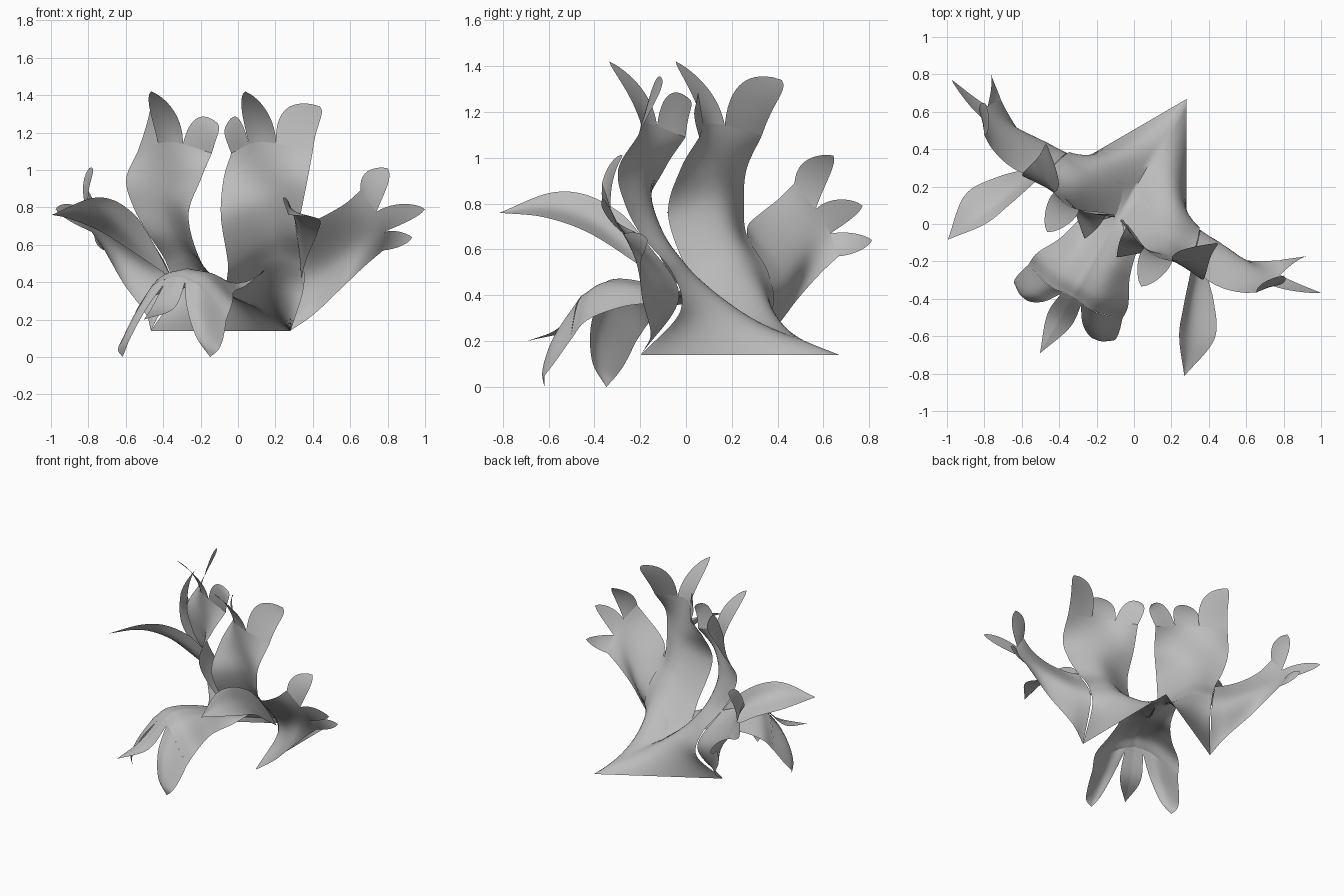
import bpy
import math
from mathutils import Vector

if "Cube" in bpy.data.objects:
    bpy.data.objects.remove(bpy.data.objects["Cube"], do_unlink=True)

grey = bpy.data.materials.new("plain grey")
grey.use_nodes = True
colour = (0.5, 0.5, 0.5, 1)
grey.diffuse_color = colour
grey.node_tree.nodes["Principled BSDF"].inputs["Base Color"].default_value = colour


def smooth_path(points, steps):
    """Catmull-Rom curve through a short list of points."""
    points = [Vector(p) for p in points]
    first = points[0] * 2 - points[1]
    last = points[-1] * 2 - points[-2]
    padded = [first] + points + [last]
    path = []
    for a, b, c, d in zip(padded, padded[1:], padded[2:], padded[3:]):
        for k in range(steps):
            t = k / steps
            path.append(b + (c - a) * (t / 2)
                        + (a * 2 - b * 5 + c * 4 - d) * (t * t / 2)
                        + (b * 3 - a - c * 3 + d) * (t ** 3 / 2))
    path.append(points[-1])
    return path


def sheet(name, rows):
    """Smooth surface from equal rows, doubled across the symmetry plane."""
    width = len(rows[0])
    verts = [p for row in rows for p in row]
    faces = []
    for i in range(len(rows) - 1):
        for j in range(width - 1):
            a = i * width + j
            faces.append((a, a + 1, a + width + 1, a + width))
    mesh = bpy.data.meshes.new(name)
    mesh.from_pydata(verts, [], faces)
    mesh.materials.append(grey)
    mesh.shade_smooth()
    obj = bpy.data.objects.new(name, mesh)
    bpy.context.collection.objects.link(obj)
    # the symmetry plane stands askew to the front
    obj.rotation_euler.z = -math.radians(30)
    obj.location = (-0.078, 0.045, 0)
    mirror = obj.modifiers.new("Mirror", "MIRROR")
    mirror.merge_threshold = 0.001


def loft(name, sections, steps=9):
    """Surface through cross-sections of a few points; returns its last row."""
    across = [smooth_path(s, steps) for s in sections]
    along = [smooth_path(column, steps) for column in zip(*across)]
    rows = list(zip(*along))
    sheet(name, rows)
    return rows[-1]


def lobe(name, edge, bend, tip, side, width, steps=16):
    """Pointed lobe growing out of part of a leaf's end row."""
    half = len(edge) // 2
    root, bend, tip = edge[half], Vector(bend), Vector(tip)
    side = Vector(side).normalized() * width
    rows = []
    for i in range(steps + 1):
        t = i / steps
        spine = root * (1 - t) ** 2 + bend * (2 * t * (1 - t)) + tip * t * t
        taper = (1 - t * t) ** 0.75
        rows.append([spine + (p - root).lerp(side * (k / half - 1), t) * taper
                     for k, p in enumerate(edge)])
    sheet(name, rows)


def leaf(name, sections, tips):
    """Leaf blade whose end row splits evenly into lobes."""
    end = loft(name, sections)
    span = (len(end) - 1) // len(tips)
    for i, (part, *shape) in enumerate(tips):
        lobe(name + "_" + part, end[i * span:(i + 1) * span + 1], *shape)


foot_corner = (.43, -.03, .14)
fork = (.46, -.01, .66)

# Upright leaves, rising from the two straight foot edges
leaf("upright_leaf", [
    [(0, .72, .14), (.215, .345, .14), foot_corner],
    [(0, .36, .26), (.22, .24, .37), (.4, .15, .33)],
    [(0, .05, .34), (.24, .1, .52), (.42, .12, .5)],
    [(.08, -.09, .5), (.28, .01, .65), fork],
    [(.1, -.2, .75), (.3, -.05, .8), (.52, -.06, .8)],
    [(.07, -.12, .95), (.3, -.07, .95), (.56, -.07, .95)],
    [(.06, -.02, 1.09), (.28, -.09, 1.15), (.54, .02, 1.1)],
], [
    ("inner_tip", (.08, -.06, 1.27), (.03, -.01, 1.25), (.6, -.2, .7), .11),
    ("middle_tip", (.28, -.12, 1.3), (.29, -.27, 1.42), (1, 0, 0), .12),
    ("outer_tip", (.42, .04, 1.32), (.52, .13, 1.34), (.7, .5, -.5), .15),
])

# Side leaves, spreading from the foot corners
leaf("side_leaf", [
    [foot_corner, (.41, .15, .4), fork],
    [(.52, .07, .23), (.54, .14, .47), (.56, -.06, .71)],
    [(.68, .12, .385), (.69, .12, .57), (.67, -.06, .76)],
    [(.78, .17, .49), (.8, .11, .65), (.77, -.03, .82)],
    [(.86, .22, .57), (.91, .12, .72), (.84, .01, .89)],
], [
    ("lower_tip", (.92, .25, .63), (.98, .32, .64), (-.2, -.2, .9), .06),
    ("middle_tip", (1, .13, .77), (1.14, .18, .79), (0, -.3, 1), .08),
    ("upper_tip", (.88, .07, .95), (.92, .16, 1.01), (-.7, -.3, .4), .11),
])

# Petals folding forward from the side leaves
loft("side_leaf_front_petal", [
    [fork, (.43, .07, .54), (.4, .14, .42)],
    [(.49, -.1, .76), (.5, -.05, .63), (.51, .01, .53)],
    [(.54, -.25, .84), (.58, -.22, .74), (.67, -.15, .67)],
    [(.6, -.4, .845), (.66, -.38, .78), (.77, -.32, .74)],
    [(.73, -.57, .76)] * 3,
])

# Front leaf, arching forward from the crotch and drooping
loft("front_leaf", [
    [(0, .2, .3), (.1, .15, .39), (.2, .1, .47)],
    [(0, -.08, .4), (.09, -.08, .4), (.17, -.06, .38)],
    [(0, -.28, .46), (.11, -.28, .44), (.21, -.25, .35)],
    [(0, -.42, .47), (.14, -.42, .43), (.28, -.39, .29)],
    [(0, -.5, .43), (.14, -.51, .38), (.29, -.47, .2)],
])
loft("front_leaf_middle_tip", [
    [(0, -.5, .43), (.06, -.5, .42)],
    [(0, -.65, .27), (.07, -.65, .26)],
    [(0, -.85, .2)] * 2,
])
loft("front_leaf_side_tip", [
    [(.05, -.5, .42), (.15, -.51, .375), (.29, -.47, .2)],
    [(.12, -.6, .27), (.21, -.6, .21), (.31, -.54, .1)],
    [(.2, -.64, .11), (.25, -.63, .08), (.31, -.59, .04)],
    [(.27, -.61, 0)] * 3,
])
